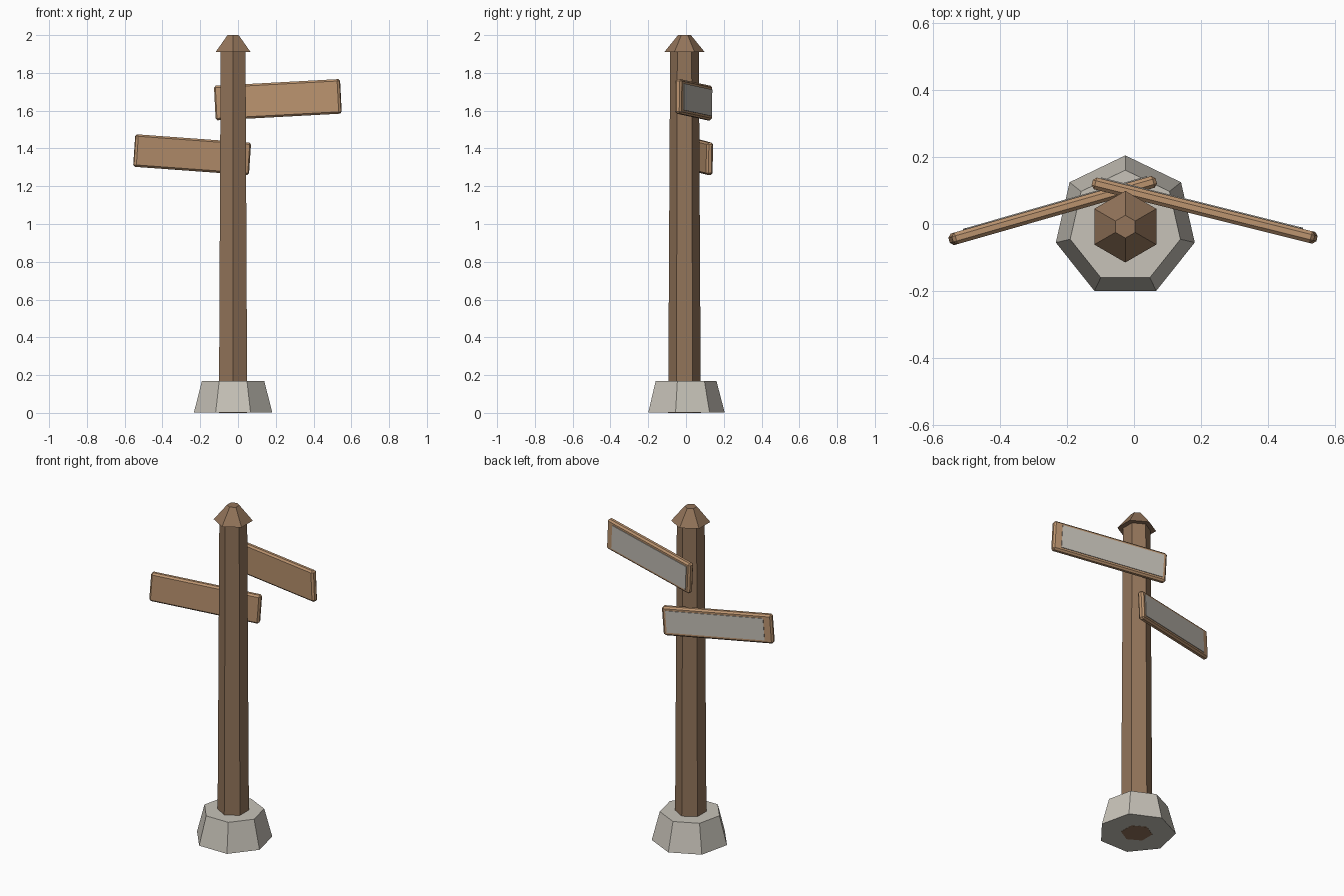
import bpy
from math import pi, radians
from mathutils import Matrix, Vector

cube = bpy.data.objects.get("Cube")
if cube:
    bpy.data.objects.remove(cube)


def material(name, rgb):
    m = bpy.data.materials.new(name)
    m.use_nodes = True
    m.diffuse_color = (*rgb, 1)
    m.node_tree.nodes["Principled BSDF"].inputs["Base Color"].default_value = (*rgb, 1)
    return m


STONE = material("stone grey", (0.57, 0.54, 0.48))
POST = material("post brown", (0.29, 0.175, 0.102))
BOARD = material("board tan", (0.49, 0.29, 0.157))
PANEL = material("panel grey", (0.54, 0.51, 0.46))

CENTRE = Vector((-0.026, -0.008, 0))


def frustum(name, sides, r1, r2, z1, z2, mat):
    """Tapered prism on the post axis, with one corner pointing to the back."""
    bpy.ops.mesh.primitive_cone_add(
        vertices=sides, radius1=r1, radius2=r2, depth=z2 - z1,
        location=CENTRE + Vector((0, 0, (z1 + z2) / 2)))
    ob = bpy.context.object
    ob.name = name
    # turn the first corner to +y whatever the primitive's start angle
    v = ob.data.vertices[0].co
    angle = Vector((0, 1)).angle_signed(Vector((v.x, v.y)))
    ob.data.transform(Matrix.Rotation(angle, 4, "Z"))
    ob.data.materials.append(mat)
    return ob


def box(name, size, matrix, mat, bevel=0):
    bpy.ops.mesh.primitive_cube_add(size=1)
    ob = bpy.context.object
    ob.name = name
    ob.data.transform(Matrix.Diagonal((*size, 1)))
    ob.matrix_world = matrix
    ob.data.materials.append(mat)
    if bevel:
        mod = ob.modifiers.new("chamfer", "BEVEL")
        mod.width = bevel
        mod.segments = 1
    return ob


def sign(name, side, centre, length, height, yaw, tilt):
    """Board pointing to side (+1 or -1) in x, with a panel on its back."""
    thick = 0.036
    place = (Matrix.Translation(centre)
             @ Matrix.Rotation(radians(-side * yaw), 4, "Z")
             @ Matrix.Rotation(radians(-side * tilt), 4, "Y"))
    box(name + "_board", (length, thick, height), place, BOARD, 0.01)
    tip, inner = 0.048, 0.022
    shift = Matrix.Translation((side * (inner - tip) / 2, thick / 2, 0))
    box(name + "_back_panel", (length - tip - inner, 0.007, height - 0.042),
        place @ shift, PANEL)


# Stone foot, post and cap
frustum("stone_foot", 7, 0.213, 0.169, 0.001, 0.17, STONE)
frustum("post", 6, 0.0865, 0.076, 0, 1.93, POST)
frustum("cap", 6, 0.107, 0.034, 1.91, 2.0, POST)

# Direction boards
sign("upper_sign", 1, (0.211, 0.04, 1.658), 0.685, 0.183, 14, 3)
sign("lower_sign", -1, (-0.243, 0.04, 1.367), 0.635, 0.172, 16, 4)
